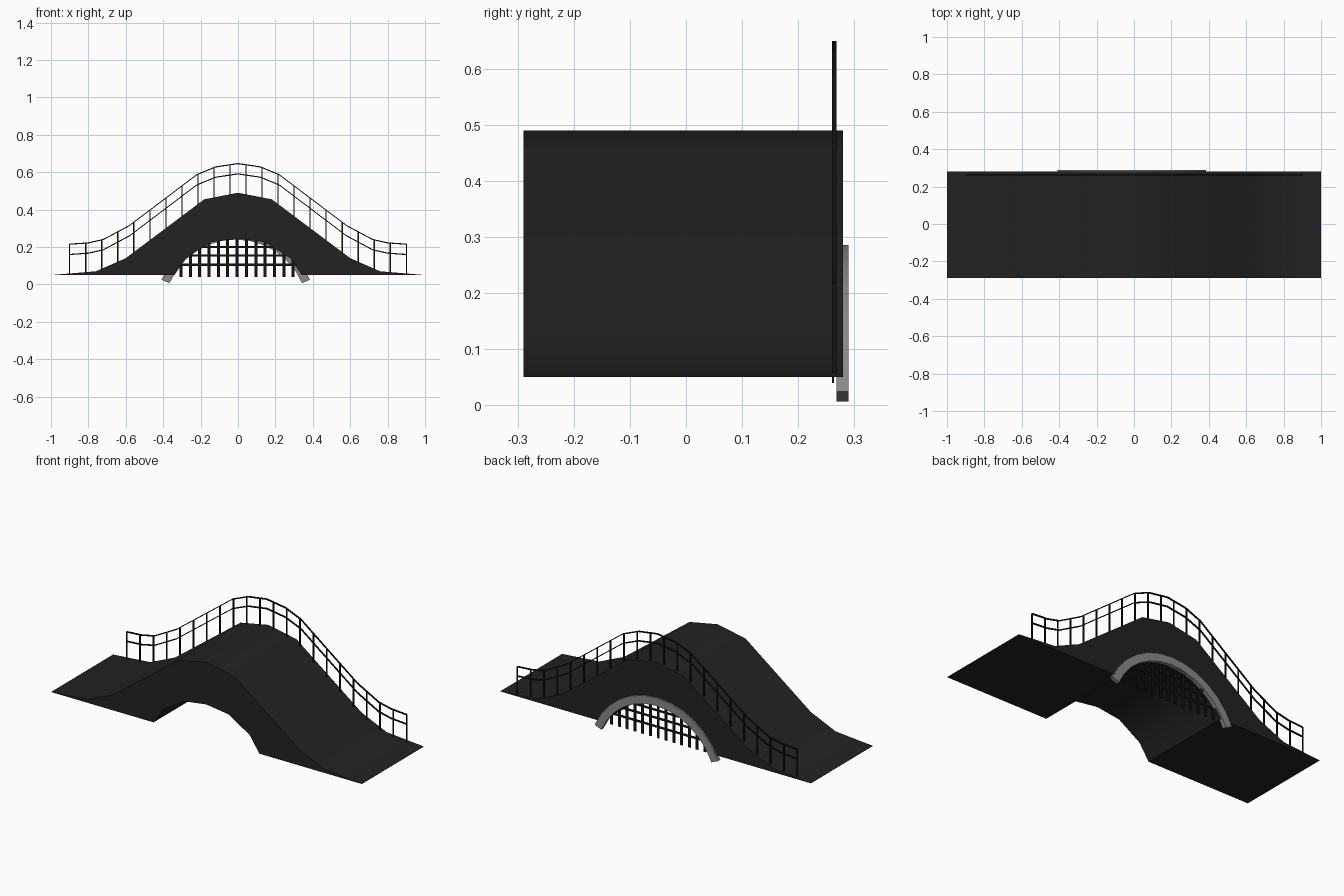
import bpy, bmesh, math

cube = bpy.data.objects.get("Cube")
if cube:
    bpy.data.objects.remove(cube, do_unlink=True)


def material(name, rgb):
    m = bpy.data.materials.new(name)
    m.use_nodes = True
    m.diffuse_color = (*rgb, 1)
    m.node_tree.nodes["Principled BSDF"].inputs["Base Color"].default_value = (*rgb, 1)
    return m


charcoal = material("charcoal", (0.016, 0.016, 0.016))
black = material("black_metal", (0.006, 0.006, 0.006))
grey = material("grey_stone", (0.25, 0.25, 0.25))


def finish(name, bm, mat, smooth=None):
    bmesh.ops.recalc_face_normals(bm, faces=bm.faces)
    mesh = bpy.data.meshes.new(name)
    bm.to_mesh(mesh)
    bm.free()
    mesh.materials.append(mat)
    ob = bpy.data.objects.new(name, mesh)
    bpy.context.collection.objects.link(ob)
    if smooth:
        bpy.ops.object.select_all(action="DESELECT")
        ob.select_set(True)
        bpy.context.view_layer.objects.active = ob
        bpy.ops.object.shade_smooth_by_angle(angle=math.radians(smooth))
    return ob


def prism(bm, outline, y0, y1):
    """Extrude an x-z outline from y0 to y1."""
    face = bm.faces.new([bm.verts.new((x, y0, z)) for x, z in outline])
    out = bmesh.ops.extrude_face_region(bm, geom=[face])["geom"]
    for v in out:
        if isinstance(v, bmesh.types.BMVert):
            v.co.y = y1


def box(bm, x0, x1, y0, y1, z0, z1):
    prism(bm, [(x0, z0), (x1, z0), (x1, z1), (x0, z1)], y0, y1)


def mirrored(half):
    """Mirror a right-hand half path that ends on x = 0."""
    return half + [(-x, z) for x, z in reversed(half[:-1])]


def height(path, x):
    for (xa, za), (xb, zb) in zip(path, path[1:]):
        if xa <= x <= xb:
            return za + (zb - za) * (x - xa) / (xb - xa)
    return path[-1][1]


# Bridge body: humped deck above, arched opening below
deck = mirrored([(-1, .05), (-.76, .07), (-.6, .14), (-.18, .455), (0, .49)])
arch = mirrored([(-.34, .05), (-.28, .14), (-.145, .225), (0, .245)])
bm = bmesh.new()
prism(bm, deck + arch[::-1], -.29, .28)
finish("bridge_body", bm, charcoal, 30)

# Stone arch ring on the back face
cx, cz, outer, inner, half_angle, steps = -.012, -.146, .432, .386, math.radians(66.7), 12
angles = [half_angle * (2 * i / steps - 1) for i in range(steps + 1)]


def arc(r):
    return [(cx + r * math.sin(a), cz + r * math.cos(a)) for a in angles]


bm = bmesh.new()
prism(bm, arc(outer) + arc(inner)[::-1], .268, .29)
finish("arch_ring", bm, grey, 30)

# Grille across the opening
bm = bmesh.new()
for i in range(13):
    x = -.305 + .05 * i
    box(bm, x - .008, x + .008, .26, .264, .04, .25)
for z in (.105, .155, .2):
    box(bm, -.315, .315, .26, .264, z - .006, z + .006)
finish("grille", bm, black)

# Railing along the back edge: two rails and evenly spaced posts
rail = mirrored([(-.9, .215), (-.8, .222), (-.72, .24), (-.58, .315),
                 (-.22, .587), (-.12, .628), (0, .646)])
bm = bmesh.new()
for drop in (0, .055):
    top = [(x, z - drop + .003) for x, z in rail]
    low = [(x, z - drop - .003) for x, z in rail]
    prism(bm, top + low[::-1], .26, .268)
finish("hand_rails", bm, black)

bm = bmesh.new()
for i in range(22):
    x = -.9 + 1.8 * i / 21
    box(bm, x - .003, x + .003, .26, .268, height(deck, x) - .005, height(rail, x))
finish("rail_posts", bm, black)
